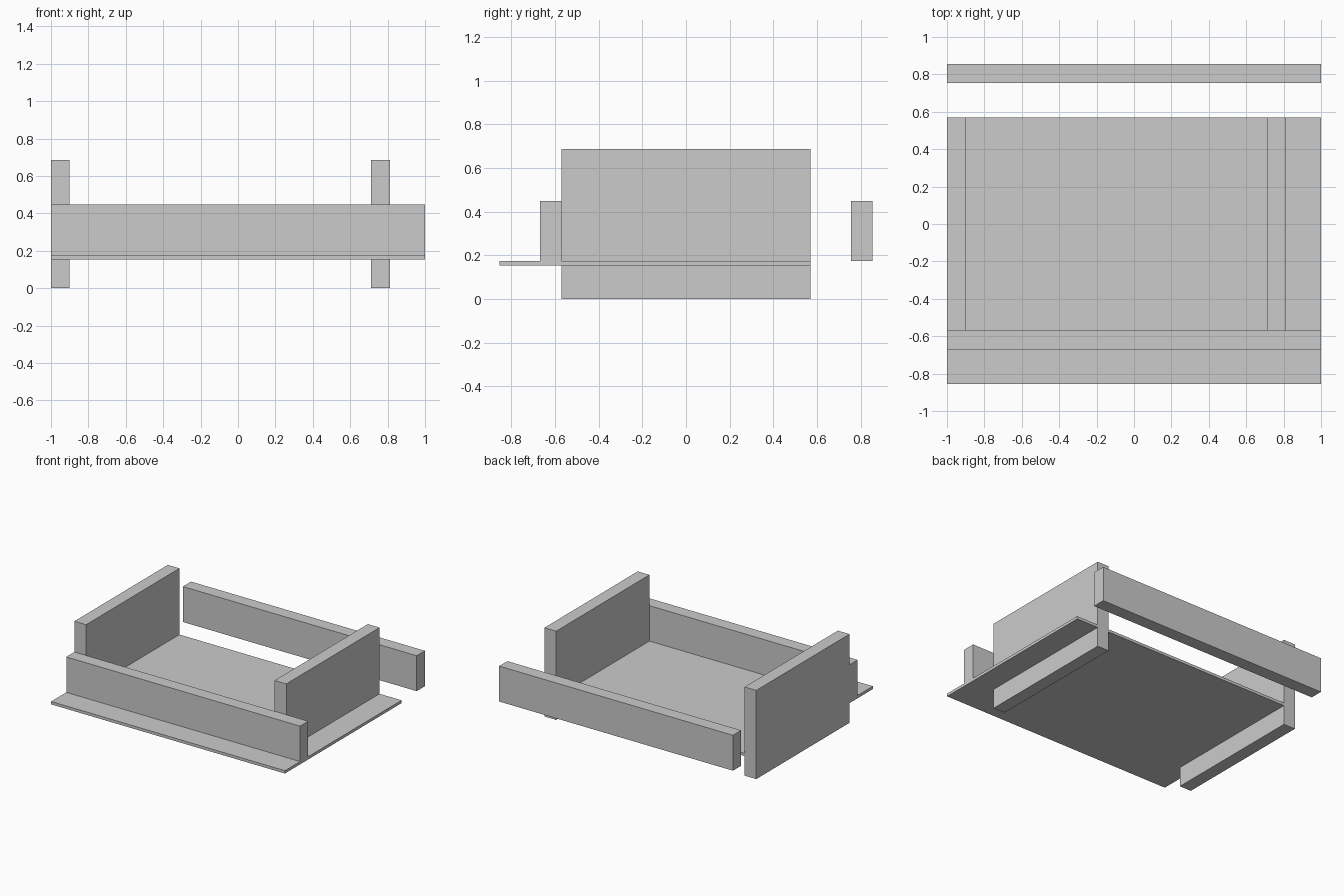
import bpy

if "Cube" in bpy.data.objects:
    bpy.data.objects.remove(bpy.data.objects["Cube"])


def box(name, x, y, z):
    """Axis-aligned box from (min, max) ranges."""
    bpy.ops.mesh.primitive_cube_add(size=1)
    ob = bpy.context.object
    ob.name = name
    ob.location = [(a + b) / 2 for a, b in (x, y, z)]
    ob.scale = [b - a for a, b in (x, y, z)]
    bpy.ops.object.transform_apply(location=True, rotation=False, scale=True)
    return ob


DEPTH = 0.57          # half depth of the side panels
BOARD = 0.10          # board thickness
FULL = (-1.0, 1.0)

# thin base panel, overhanging at the front
box("base_panel", FULL, (-0.855, DEPTH), (0.152, 0.174))

# upright side panels reaching the floor
for name, x in (("left_side", -1.0), ("right_side", 0.712)):
    box(name, (x, x + BOARD), (-DEPTH, DEPTH), (0.0, 0.686))

# long front and back rails
for name, y in (("front_rail", -DEPTH - BOARD), ("back_rail", 0.755)):
    box(name, FULL, (y, y + BOARD), (0.174, 0.448))
